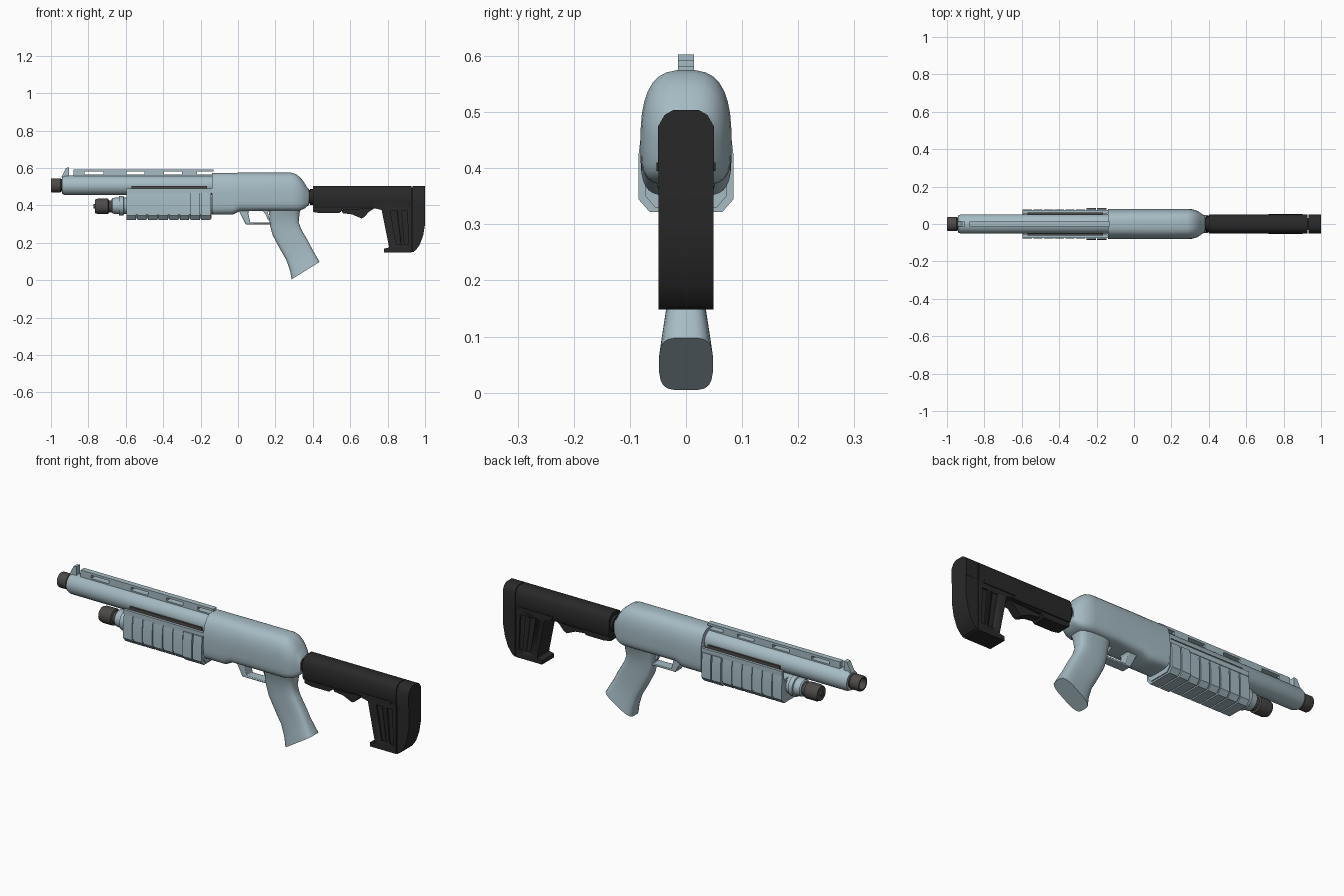
import bpy, bmesh, math


def material(name, rgb):
    m = bpy.data.materials.new(name)
    m.diffuse_color = (*rgb, 1)
    return m


STEEL = material("pale_blue_grey", (0.38, 0.50, 0.55))
METAL = material("dark_metal", (0.075, 0.07, 0.066))
BLACK = material("black_polymer", (0.022, 0.022, 0.022))


def loft(name, rings, mat, angle=35):
    """Skin a list of equal-length point rings and cap both ends."""
    bm = bmesh.new()
    rows = [[bm.verts.new(p) for p in r] for r in rings]
    n = len(rows[0])
    for a, b in zip(rows, rows[1:]):
        for i in range(n):
            j = (i + 1) % n
            bm.faces.new((a[i], a[j], b[j], b[i]))
    bm.faces.new(rows[0])
    bm.faces.new(rows[-1])
    bmesh.ops.recalc_face_normals(bm, faces=bm.faces[:])
    me = bpy.data.meshes.new(name)
    bm.to_mesh(me)
    bm.free()
    me.materials.append(mat)
    me.polygons.foreach_set("use_smooth", [True] * len(me.polygons))
    me.set_sharp_from_angle(angle=math.radians(angle))
    ob = bpy.data.objects.new(name, me)
    bpy.context.collection.objects.link(ob)
    return ob


def prism(name, pts, half, mat, y=0, bevel=0):
    """Side profile (x, z) extruded across y."""
    ob = loft(name, [[(x, y + s * half, z) for x, z in pts] for s in (-1, 1)], mat)
    if bevel:
        m = ob.modifiers.new("bevel", "BEVEL")
        m.width, m.segments, m.limit_method = bevel, 2, "ANGLE"
    return ob


def box(name, x0, x1, z0, z1, half, mat, y=0):
    return prism(name, [(x0, z0), (x1, z0), (x1, z1), (x0, z1)], half, mat, y)


def beam(name, x0, x1, right, mat):
    """Mirrored half section (y, z) extruded along x."""
    sec = right + [(-y, z) for y, z in reversed(right)]
    return loft(name, [[(x, y, z) for y, z in sec] for x in (x0, x1)], mat)


def tube(name, rows, zc, mat, n=24):
    """Rows of (x, radius) turned round an axis along x."""
    return loft(name, [[(x, r * math.cos(2 * math.pi * i / n),
                         zc + r * math.sin(2 * math.pi * i / n))
                        for i in range(n)] for x, r in rows], mat)


def spow(v, e):
    return math.copysign(abs(v) ** e, v)


# Barrel, muzzle and magazine tube
tube("barrel", [(-0.13, 0.052), (-0.925, 0.052), (-0.94, 0.046)], 0.507, STEEL)
tube("muzzle", [(-0.92, 0.034), (-0.945, 0.034), (-0.95, 0.038), (-0.995, 0.038), (-1, 0.035),
                (-1, 0.028), (-0.95, 0.028)], 0.507, METAL)
tube("magazine_tube", [(-0.14, 0.045), (-0.61, 0.045), (-0.612, 0.052), (-0.635, 0.052),
                       (-0.637, 0.045), (-0.67, 0.042), (-0.675, 0.036)], 0.398, STEEL)
tube("magazine_cap", [(-0.66, 0.032), (-0.69, 0.032), (-0.694, 0.041), (-0.75, 0.041),
                      (-0.765, 0.036), (-0.765, 0.012), (-0.773, 0.012)], 0.395, METAL)

# Slotted top rib: lower and upper strips with spacers between the slots
box("rib_base", -0.88, -0.13, 0.545, 0.564, 0.014, STEEL)
box("rib_top", -0.88, -0.13, 0.58, 0.592, 0.014, STEEL)
for a, b in [(-0.88, -0.82), (-0.72, -0.595), (-0.5, -0.395), (-0.3, -0.22)]:
    box("rib_spacer", a, b, 0.56, 0.585, 0.014, STEEL)
prism("front_sight", [(-0.945, 0.55), (-0.92, 0.6), (-0.903, 0.603), (-0.903, 0.55)],
      0.014, STEEL)

# Receiver: squarish rounded sections closing down towards the rear
rings = []
for x, zb, zt, w in [(-0.14, 0.35, 0.575, 0.081), (-0.03, 0.35, 0.575, 0.081),
                     (0.01, 0.37, 0.575, 0.081), (0.15, 0.37, 0.575, 0.081),
                     (0.285, 0.37, 0.575, 0.081), (0.31, 0.37, 0.568, 0.079),
                     (0.335, 0.374, 0.548, 0.072), (0.355, 0.383, 0.522, 0.061),
                     (0.37, 0.395, 0.495, 0.048), (0.38, 0.405, 0.485, 0.04)]:
    zm = zb + 0.4 * (zt - zb)
    ring = []
    for i in range(32):
        t = 2 * math.pi * (i + 0.5) / 32
        s = math.sin(t)
        e = 0.8 if s > 0 else 0.5
        h = zt - zm if s > 0 else zm - zb
        ring.append((x, w * spow(math.cos(t), e * 0.85), zm + h * spow(s, e)))
    rings.append(ring)
loft("receiver", rings, STEEL, 45)
tube("stock_collar", [(0.36, 0.036), (0.385, 0.036), (0.386, 0.042), (0.415, 0.042)],
     0.445, BLACK)

# Pump handle: trough-shaped core with separate grip panels
beam("pump_core", -0.592, -0.142,
     [(0.056, 0.44), (0.056, 0.485), (0.066, 0.485), (0.072, 0.42),
      (0.072, 0.35), (0.055, 0.33)], STEEL)
pitch = 0.455 / 8
for i in range(8):
    w = 0.085 if i > 5 else 0.077
    beam("pump_panel", -0.595 + i * pitch, -0.595 + (i + 1) * pitch - 0.007,
         [(0.058, 0.43), (0.058, 0.47), (w - 0.006, 0.47), (w, 0.42),
          (w, 0.345), (w - 0.02, 0.322)], STEEL)
for s in (-1, 1):
    box("pump_rail", -0.595, -0.14, 0.465, 0.49, 0.007, STEEL, s * 0.067)
    box("action_bar", -0.57, -0.165, 0.485, 0.505, 0.005, METAL, s * 0.056)

# Trigger and guard
prism("trigger_guard", [(0.0, 0.38), (0.042, 0.298), (0.18, 0.298), (0.18, 0.308),
                        (0.066, 0.308), (0.054, 0.36), (0.065, 0.38)], 0.026, STEEL,
      bevel=0.003)
prism("trigger", [(0.125, 0.38), (0.155, 0.38), (0.165, 0.34), (0.172, 0.318),
                  (0.16, 0.322), (0.148, 0.35)], 0.01, STEEL)

# Pistol grip: sections between front and rear edge points
rings = []
for fx, fz, bx, bz, w in [(0.16, 0.39, 0.34, 0.39, 0.058), (0.167, 0.345, 0.33, 0.36, 0.046),
                          (0.17, 0.295, 0.325, 0.31, 0.037), (0.185, 0.24, 0.34, 0.27, 0.035),
                          (0.222, 0.17, 0.375, 0.21, 0.035), (0.257, 0.11, 0.398, 0.165, 0.036),
                          (0.278, 0.05, 0.42, 0.127, 0.043), (0.286, 0.004, 0.437, 0.098, 0.048)]:
    ring = []
    for i in range(20):
        t = 2 * math.pi * (i + 0.5) / 20
        u = 0.5 + 0.5 * spow(math.cos(t), 0.6)
        ring.append((fx + (bx - fx) * u, w * spow(math.sin(t), 0.5), fz + (bz - fz) * u))
    rings.append(ring)
loft("grip", rings, STEEL, 45)

# Stock: chamfered upper beam, underside rail, rear leg and butt pad
beam("stock_beam", 0.40, 0.928,
     [(0.022, 0.504), (0.038, 0.495), (0.05, 0.474), (0.05, 0.40), (0.042, 0.385)], BLACK)
prism("stock_rail", [(0.40, 0.40), (0.40, 0.365), (0.44, 0.358), (0.54, 0.358), (0.56, 0.375),
                     (0.77, 0.385), (0.77, 0.40)], 0.036, BLACK)
prism("adjust_lever", [(0.55, 0.385), (0.56, 0.358), (0.61, 0.352), (0.66, 0.33),
                       (0.675, 0.338), (0.70, 0.365), (0.73, 0.385)], 0.022, BLACK)
leg = prism("stock_leg", [(0.73, 0.43), (0.73, 0.385), (0.768, 0.375), (0.808, 0.175),
                          (0.78, 0.168), (0.78, 0.148), (0.928, 0.148), (0.928, 0.43)],
            0.0485, BLACK)
beam("butt_pad_top", 0.932, 1.0,
     [(0.022, 0.504), (0.038, 0.495), (0.05, 0.474), (0.05, 0.40)], BLACK)
prism("butt_pad", [(0.932, 0.42), (1.0, 0.42), (1.0, 0.30), (0.99, 0.24), (0.972, 0.19),
                   (0.95, 0.16), (0.932, 0.148)], 0.049, BLACK)
box("pad_seam", 0.92, 0.94, 0.152, 0.495, 0.033, BLACK)

# Recesses on both sides of the leg
for s in (-1, 1):
    for pts in ([(0.815, 0.37), (0.85, 0.37), (0.872, 0.19), (0.845, 0.19)],
                [(0.875, 0.37), (0.905, 0.37), (0.912, 0.19), (0.89, 0.19)]):
        cutter = prism("recess_cutter", pts, 0.01, BLACK, s * 0.05)
        cutter.hide_render = True
        cutter.hide_set(True)
        m = leg.modifiers.new("recess", "BOOLEAN")
        m.operation, m.object = "DIFFERENCE", cutter
    box("stock_side_strip", 0.72, 0.90, 0.395, 0.41, 0.003, BLACK, s * 0.05)
